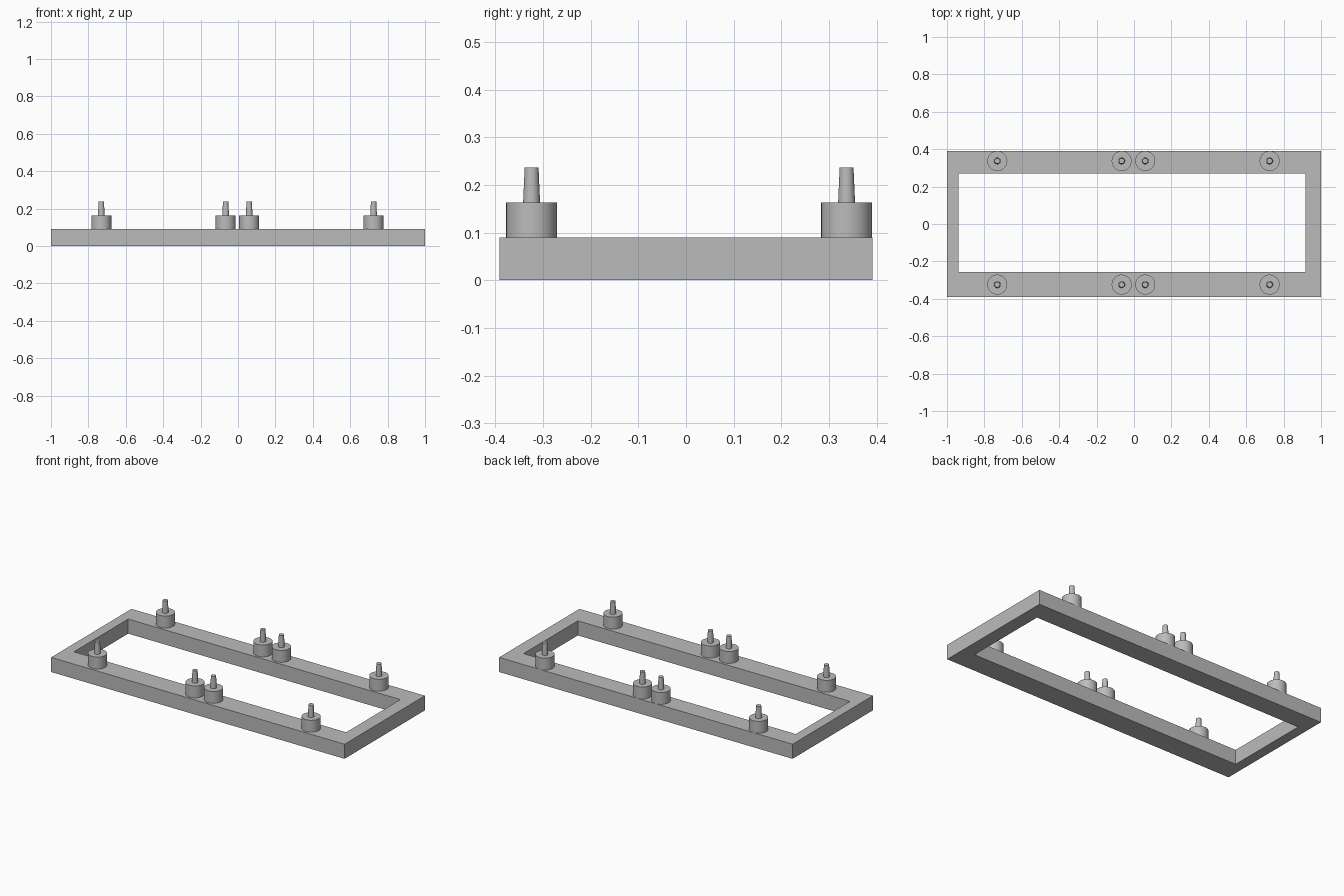
import bpy
import bmesh
import math

cube = bpy.data.objects.get("Cube")
if cube:
    bpy.data.objects.remove(cube, do_unlink=True)

grey = bpy.data.materials.new("plain grey")
grey.use_nodes = True
colour = (0.5, 0.5, 0.5, 1)
grey.diffuse_color = colour
grey.node_tree.nodes["Principled BSDF"].inputs["Base Color"].default_value = colour

FRAME_TOP, COLLAR_TOP, PIN_TOP = 0.09, 0.163, 0.237


def finish(bm, name):
    bmesh.ops.recalc_face_normals(bm, faces=bm.faces)
    mesh = bpy.data.meshes.new(name)
    bm.to_mesh(mesh)
    bm.free()
    mesh.materials.append(grey)
    obj = bpy.data.objects.new(name, mesh)
    bpy.context.collection.objects.link(obj)
    return obj


def rectangle(bm, x0, x1, y0, y1):
    return [bm.verts.new((x, y, 0)) for x, y in ((x0, y0), (x1, y0), (x1, y1), (x0, y1))]


# Rectangular frame: a ring with a slightly offset opening, extruded up
bm = bmesh.new()
outer = rectangle(bm, -1, 1, -0.391, 0.391)
inner = rectangle(bm, -0.938, 0.917, -0.257, 0.271)
for i in range(4):
    j = (i + 1) % 4
    bm.faces.new((outer[i], outer[j], inner[j], inner[i]))
ring = bmesh.ops.extrude_face_region(bm, geom=bm.faces[:], use_keep_orig=True)
top = [g for g in ring["geom"] if isinstance(g, bmesh.types.BMVert)]
bmesh.ops.translate(bm, verts=top, vec=(0, 0, FRAME_TOP))
finish(bm, "frame")

# Stud: collar and tapered pin as one turned profile
profile = [(0.0535, FRAME_TOP), (0.0535, COLLAR_TOP), (0.0178, COLLAR_TOP), (0.0145, PIN_TOP)]
SIDES = 32


def stud(name, x, y):
    bm = bmesh.new()
    rings = []
    for r, z in profile:
        angles = [2 * math.pi * k / SIDES for k in range(SIDES)]
        rings.append([bm.verts.new((r * math.cos(a), r * math.sin(a), z)) for a in angles])
    for low, high in zip(rings, rings[1:]):
        for k in range(SIDES):
            n = (k + 1) % SIDES
            bm.faces.new((low[k], low[n], high[n], high[k]))
    bm.faces.new(rings[0])
    bm.faces.new(rings[-1])
    obj = finish(bm, name)
    obj.location = (x, y, 0)
    return obj


# Four studs along each long rail
studs = []
for side, y in (("front", -0.324), ("back", 0.337)):
    for place, x in (("outer_right", -0.731), ("inner_right", -0.066),
                     ("inner_left", 0.06), ("outer_left", 0.725)):
        studs.append(stud(f"{side}_{place}_stud", x, y))

bpy.ops.object.select_all(action="DESELECT")
for obj in studs:
    obj.select_set(True)
bpy.context.view_layer.objects.active = studs[0]
bpy.ops.object.shade_smooth_by_angle(angle=math.radians(35))
